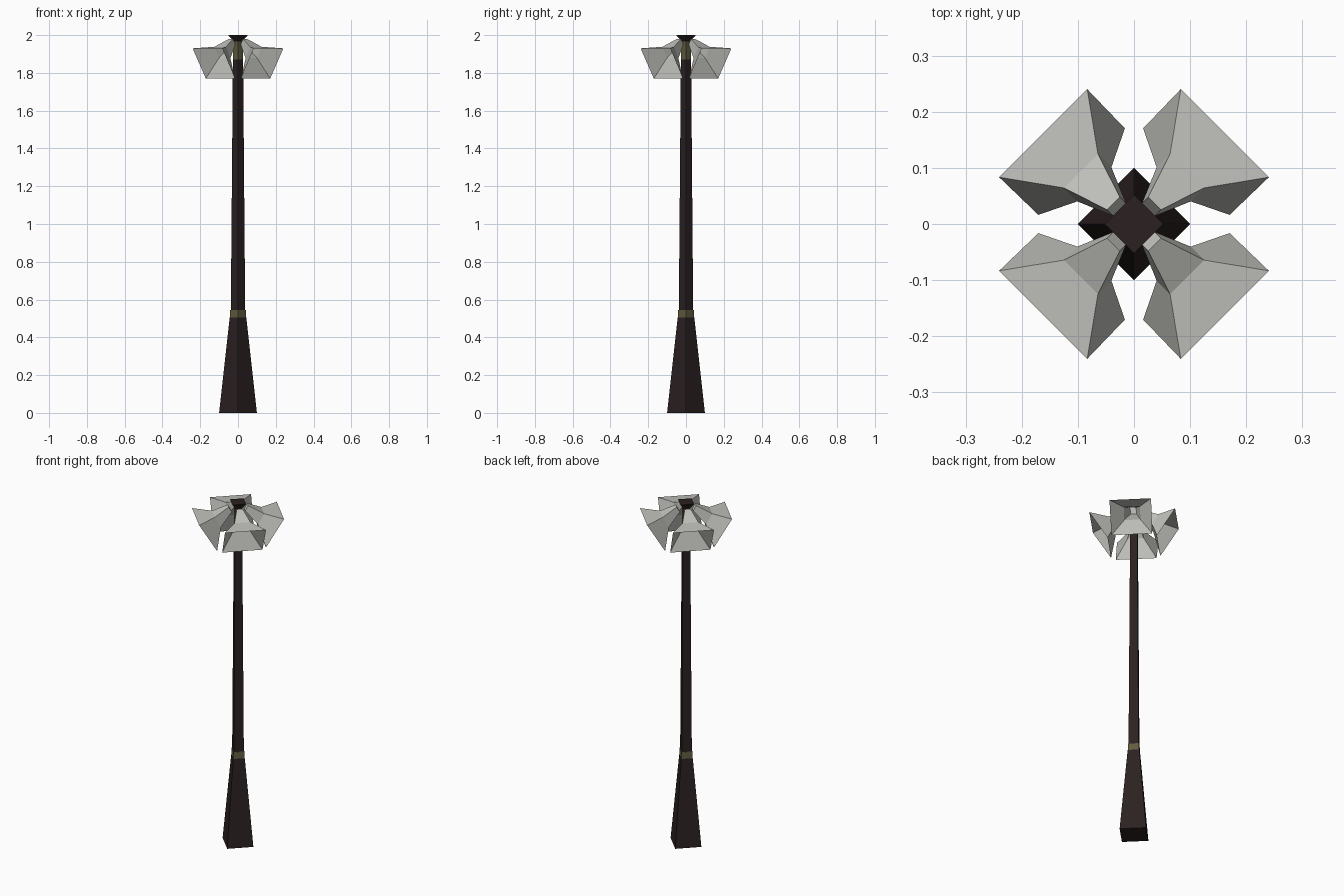
import bpy, bmesh, math

if "Cube" in bpy.data.objects:
    bpy.data.objects.remove(bpy.data.objects["Cube"])


def material(name, rgb):
    m = bpy.data.materials.new(name)
    m.diffuse_color = (*rgb, 1)
    m.use_nodes = True
    m.node_tree.nodes["Principled BSDF"].inputs["Base Color"].default_value = m.diffuse_color
    return m


DARK = material("dark brown metal", (0.024, 0.015, 0.015))
BRASS = material("dull brass", (0.12, 0.11, 0.05))
GLASS = material("pale grey shade", (0.53, 0.53, 0.50))


def loft(name, rings, mat, close_end=True):
    """Skin a list of four-cornered rings; the first one is always capped."""
    bm = bmesh.new()
    loops = [[bm.verts.new(p) for p in ring] for ring in rings]
    for a, b in zip(loops, loops[1:]):
        for i in range(4):
            j = (i + 1) % 4
            bm.faces.new((a[i], a[j], b[j], b[i]))
    bm.faces.new(loops[0])
    if close_end:
        bm.faces.new(loops[-1])
    bmesh.ops.recalc_face_normals(bm, faces=bm.faces)
    me = bpy.data.meshes.new(name)
    bm.to_mesh(me)
    bm.free()
    me.materials.append(mat)
    ob = bpy.data.objects.new(name, me)
    bpy.context.collection.objects.link(ob)
    return ob


def diamond(r, z):
    return [(r, 0, z), (0, r, z), (-r, 0, z), (0, -r, z)]


def post_part(name, r0, z0, r1, z1, mat):
    return loft(name, [diamond(r0, z0), diamond(r1, z1)], mat)


# Post: flared foot, collar, slim shaft, brass neck and top cap
post_part("foot", 0.10, 0.0, 0.044, 0.505, DARK)
post_part("collar", 0.043, 0.505, 0.041, 0.545, BRASS)
post_part("shaft", 0.038, 0.545, 0.027, 1.87, DARK)
post_part("brass_neck", 0.027, 1.87, 0.024, 1.965, BRASS)
post_part("top_cap", 0.022, 1.965, 0.052, 2.0, DARK)


# Four open shades on the diagonals: narrow neck, then wide flared mouth
def tilted_ring(top, bottom, half_top, half_bottom):
    (ut, zt), (ub, zb) = top, bottom
    return [(ut, half_top, zt), (ut, -half_top, zt),
            (ub, -half_bottom, zb), (ub, half_bottom, zb)]


for k in range(4):
    shade = loft("lamp_shade_%d" % (k + 1), [
        tilted_ring((0.052, 1.98), (0.036, 1.95), 0.016, 0.016),
        tilted_ring((0.134, 1.938), (0.10, 1.878), 0.043, 0.043),
        tilted_ring((0.229, 1.93), (0.132, 1.77), 0.111, 0.109),
    ], GLASS, close_end=False)
    shade.rotation_euler.z = math.radians(45 + 90 * k)
